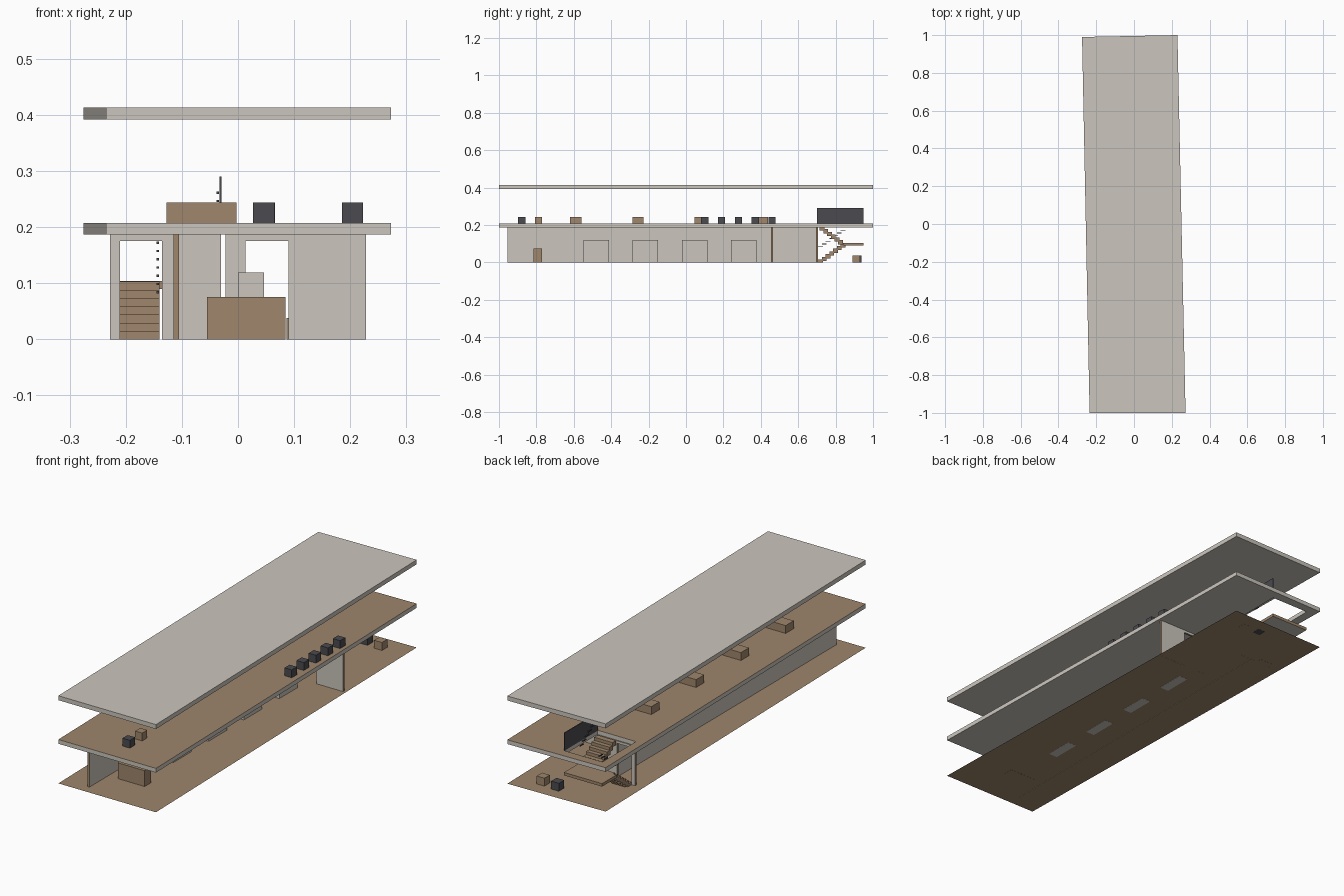
import bpy, bmesh
from mathutils import Vector

cube = bpy.data.objects.get("Cube")
if cube:
    bpy.data.objects.remove(cube, do_unlink=True)


def material(name, rgb):
    m = bpy.data.materials.new(name)
    m.use_nodes = True
    m.diffuse_color = (*rgb, 1)
    m.node_tree.nodes["Principled BSDF"].inputs["Base Color"].default_value = (*rgb, 1)
    return m


GREY = material("warm grey plaster", (0.60, 0.565, 0.51))
BROWN = material("brown wood", (0.345, 0.24, 0.15))
BLACK = material("charcoal", (0.07, 0.07, 0.08))


def finish(name, bm, mats, rule=None):
    """Turn a bmesh into an object; the rule picks a material from the face normal."""
    bmesh.ops.recalc_face_normals(bm, faces=bm.faces)
    bm.normal_update()
    if rule:
        for f in bm.faces:
            f.material_index = rule(f.normal)
    mesh = bpy.data.meshes.new(name)
    bm.to_mesh(mesh)
    bm.free()
    for m in mats:
        mesh.materials.append(m)
    ob = bpy.data.objects.new(name, mesh)
    bpy.context.collection.objects.link(ob)
    return ob


def box(name, x, y, z, mats, rule=None):
    """Box from (min, max) ranges on each axis."""
    bm = bmesh.new()
    bmesh.ops.create_cube(bm, size=1)
    for v in bm.verts:
        v.co = Vector(r[0] if c < 0 else r[1] for c, r in zip(v.co, (x, y, z)))
    return finish(name, bm, mats, rule)


def extrude(name, bm, depth, mats, rule=None):
    """Extrude every face of a flat bmesh by a vector."""
    res = bmesh.ops.extrude_face_region(bm, geom=bm.faces[:])
    moved = [g for g in res["geom"] if isinstance(g, bmesh.types.BMVert)]
    bmesh.ops.translate(bm, verts=moved, vec=depth)
    return finish(name, bm, mats, rule)


def wall(name, x0, x1, y, door):
    """Cross wall with one doorway, grey on its sides and wood on its edges."""
    bm = bmesh.new()
    d0, d1 = door
    outline = [(x0, 0), (d0, 0), (d0, HEAD), (d1, HEAD), (d1, 0), (x1, 0), (x1, CEIL), (x0, CEIL)]
    bm.faces.new([bm.verts.new((px, y - T / 2, pz)) for px, pz in outline])
    return extrude(name, bm, (0, T, 0), [GREY, BROWN], lambda n: int(abs(n.y) < 0.5))


PLAN = [(-0.235, -1), (0.273, -1), (0.23, 1), (-0.275, 0.99)]
CEIL, DECK, HEAD, T = 0.187, 0.207, 0.175, 0.01


def plan_face(z):
    bm = bmesh.new()
    bm.faces.new([bm.verts.new((x, y, z)) for x, y in PLAN])
    return bm


# Ground floor sheet and roof slab
finish("ground_floor", plan_face(0.0005), [BROWN])
extrude("roof_slab", plan_face(0.392), (0, 0, 0.021), [GREY])

# Upper floor: a ring of faces around the stairwell
bm = bmesh.new()
well = [(-0.23, 0.70), (-0.03, 0.70), (-0.03, 0.95), (-0.23, 0.95)]
outer, inner = ([bm.verts.new((x, y, CEIL)) for x, y in loop] for loop in (PLAN, well))
for i in range(4):
    j = (i + 1) % 4
    bm.faces.new((outer[i], outer[j], inner[j], inner[i]))
extrude("upper_floor", bm, (0, 0, DECK - CEIL), [GREY, BROWN], lambda n: int(n.z > 0.5))

# Walls
box("long_wall", (-0.115, -0.105), (-0.955, 0.695), (0, CEIL), [GREY, BROWN],
    lambda n: int(abs(n.x) < 0.5))
wall("stair_wall", -0.228, -0.03, 0.70, (-0.21, -0.135))
wall("partition_wall", -0.022, 0.228, 0.46, (0.013, 0.09))

# Ground floor furniture
box("counter", (-0.055, 0.085), (-0.815, -0.77), (0, 0.075), [BROWN])
for i in range(4):
    y = -0.48 + 0.263 * i
    box(f"display_block_{i + 1}", (0, 0.046), (y - 0.068, y + 0.068), (0, 0.119), [GREY])
box("ground_wood_stool", (0.086, 0.126), (0.89, 0.93), (0, 0.038), [BROWN])
box("ground_black_stool", (0.006, 0.046), (0.897, 0.937), (0, 0.038), [BLACK])

# Upper floor furniture
TOP = (DECK, 0.244)
for i in range(4):
    y = -0.59 + 0.333 * i
    box(f"table_{i + 1}", (-0.127, -0.003), (y - 0.03, y + 0.03), TOP, [BROWN])
for i in range(5):
    y = 0.10 + 0.09 * i
    box(f"window_stool_{i + 1}", (0.185, 0.223), (y - 0.019, y + 0.019), TOP, [BLACK])
box("front_black_stool", (0.027, 0.065), (-0.897, -0.859), TOP, [BLACK])
box("front_wood_stool", (0.03, 0.066), (-0.807, -0.769), TOP, [BROWN])

# Stairs: two flights with stepped handrails around a landing
RISE, RUN = 0.0147, 0.02


def flight(name, x, rail_x, y, z, count, way):
    for i in range(count):
        ya = y + way * RUN * i
        span = sorted((ya, ya + way * RUN * 1.3))
        top = z + RISE * (i + 1)
        box(f"{name}_step_{i + 1}", x, span, (max(0, top - 0.022), top), [BROWN])
        rail = top + 0.069
        box(f"{name}_rail_{i + 1}", (rail_x - 0.002, rail_x + 0.002), span,
            (rail - 0.002, rail + 0.002), [BLACK])


flight("lower", (-0.21, -0.14), -0.143, 0.706, 0, 7, 1)
flight("upper", (-0.135, -0.04), -0.036, 0.84, 0.104, 6, -1)
box("landing", (-0.228, -0.03), (0.842, 0.95), (0.09, 0.104), [BROWN, GREY],
    lambda n: int(n.z < -0.5))

# Guard panel beside the stairwell
box("guard_panel", (-0.033, -0.029), (0.70, 0.95), (DECK, 0.29), [BLACK])
